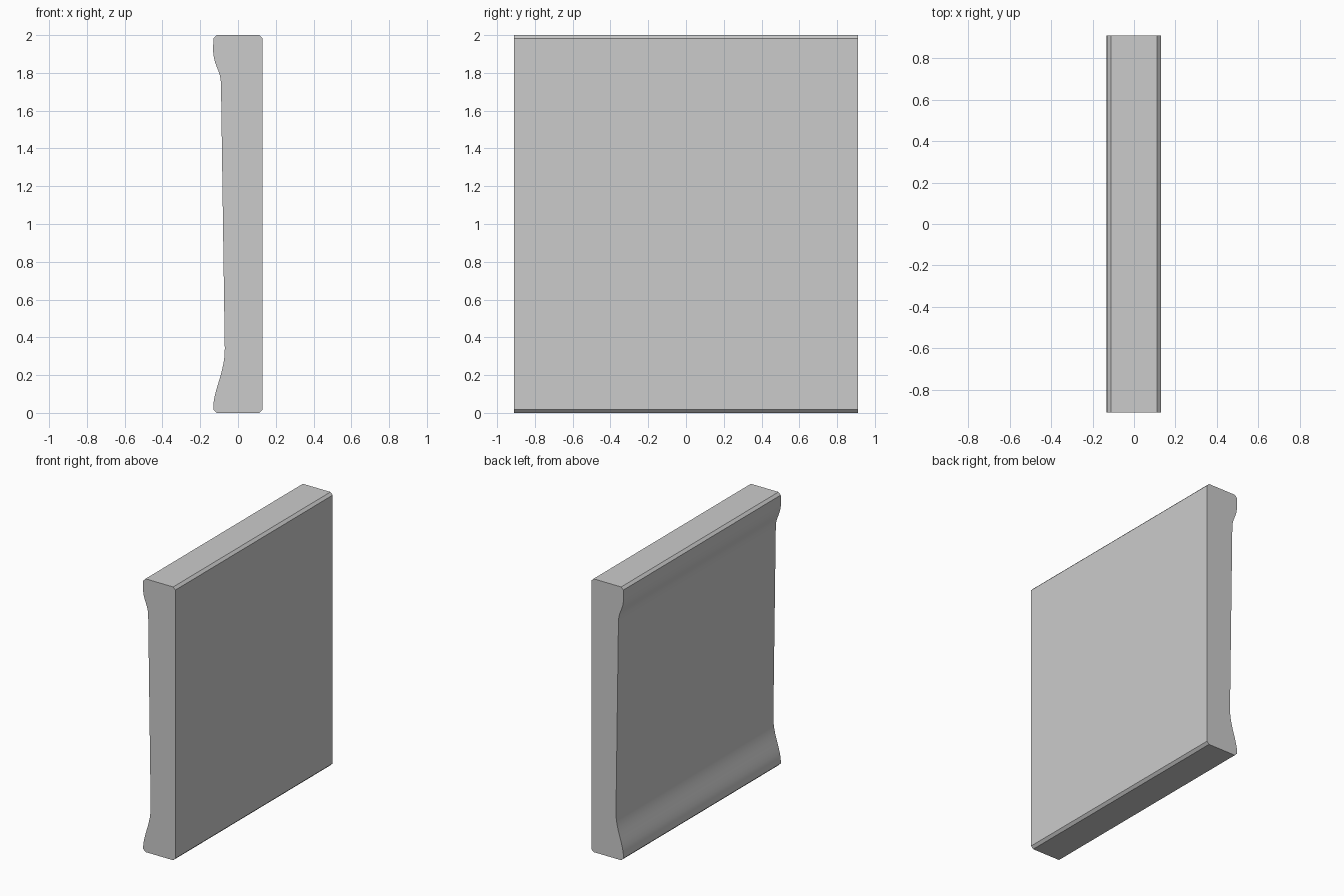
import bpy
import bmesh
import math
from mathutils import Vector
from mathutils.geometry import interpolate_bezier

cube = bpy.data.objects.get("Cube")
if cube:
    bpy.data.objects.remove(cube, do_unlink=True)

HALF_LENGTH = 0.91
HALF_THICK = 0.13
HEIGHT = 2.0
BEVEL = 0.018


def material(name, rgb):
    mat = bpy.data.materials.new(name)
    mat.use_nodes = True
    color = (*rgb, 1.0)
    mat.diffuse_color = color
    mat.node_tree.nodes["Principled BSDF"].inputs["Base Color"].default_value = color
    return mat


def curve(*controls, steps=10):
    return interpolate_bezier(*[Vector((x, 0, z)) for x, z in controls], steps)


# Cross-section: flat chamfered face on one side, moulded lips on the other
profile = [Vector((x, 0, z)) for x, z in (
    (-HALF_THICK + BEVEL, 0),
    (HALF_THICK - BEVEL, 0),
    (HALF_THICK, BEVEL),
    (HALF_THICK, HEIGHT - BEVEL),
    (HALF_THICK - BEVEL, HEIGHT),
    (-HALF_THICK + BEVEL, HEIGHT),
    (-HALF_THICK, HEIGHT - BEVEL),
)]
profile += curve((-0.132, 1.92), (-0.128, 1.83), (-0.092, 1.82), (-0.09, 1.74))
profile += curve((-0.07, 0.34), (-0.068, 0.22), (-0.13, 0.12), (-0.131, 0.03))
profile.append(Vector((-HALF_THICK, 0, BEVEL)))

# Extrude the cross-section along the length of the panel
bm = bmesh.new()
face = bm.faces.new([bm.verts.new(p + Vector((0, -HALF_LENGTH, 0))) for p in profile])
result = bmesh.ops.extrude_face_region(bm, geom=[face], use_keep_orig=True)
moved = [g for g in result["geom"] if isinstance(g, bmesh.types.BMVert)]
bmesh.ops.translate(bm, verts=moved, vec=(0, 2 * HALF_LENGTH, 0))
bmesh.ops.recalc_face_normals(bm, faces=bm.faces)
mesh = bpy.data.meshes.new("moulded_panel")
bm.to_mesh(mesh)
bm.free()

panel = bpy.data.objects.new("moulded_panel", mesh)
bpy.context.collection.objects.link(panel)
mesh.materials.append(material("light_grey", (0.6, 0.6, 0.6)))

bpy.ops.object.select_all(action="DESELECT")
panel.select_set(True)
bpy.context.view_layer.objects.active = panel
bpy.ops.object.shade_smooth_by_angle(angle=math.radians(30))
